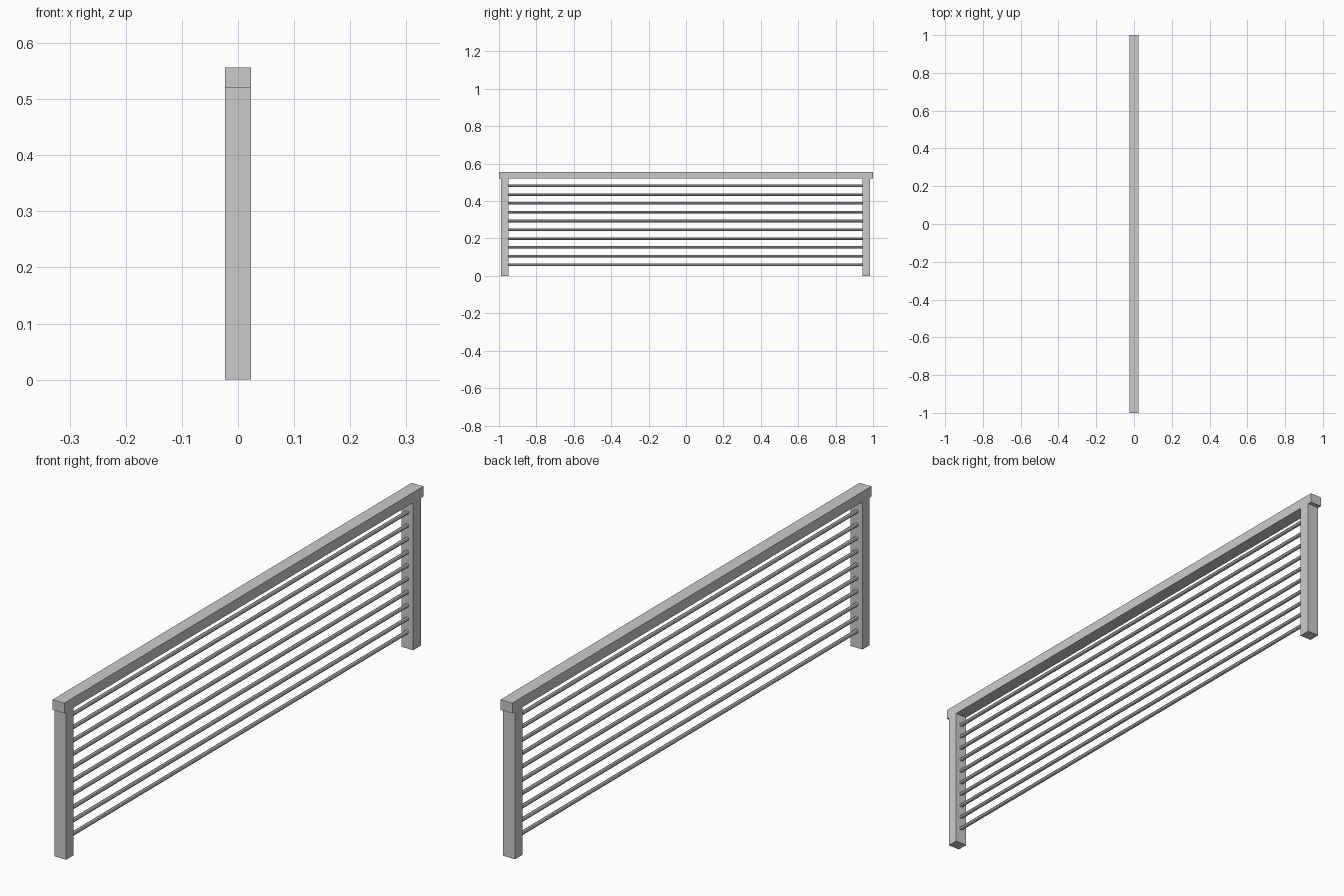
import bpy

if "Cube" in bpy.data.objects:
    bpy.data.objects.remove(bpy.data.objects["Cube"])


def box(name, lo, hi):
    bpy.ops.mesh.primitive_cube_add(size=1, location=[(a + b) / 2 for a, b in zip(lo, hi)])
    ob = bpy.context.object
    ob.name = name
    ob.scale = [b - a for a, b in zip(lo, hi)]
    bpy.ops.object.transform_apply(location=False, rotation=False, scale=True)
    return ob


W = 0.023  # half thickness of the frame

# Top rail overhanging the posts
box("top_rail", (-W, -1, 0.52), (W, 1, 0.556))

# End posts
box("front_post", (-W, -0.99, 0), (W, -0.95, 0.52))
box("back_post", (-W, 0.943, 0), (W, 0.985, 0.52))

# Ten horizontal rods between the posts
for i in range(10):
    bpy.ops.mesh.primitive_cylinder_add(
        vertices=8, radius=0.0068, depth=1.9,
        location=(0, -0.003, 0.059 + i * 0.0469), rotation=(1.5707963, 0, 0))
    bpy.context.object.name = f"rod_{i + 1}"
    bpy.ops.object.shade_smooth_by_angle()
